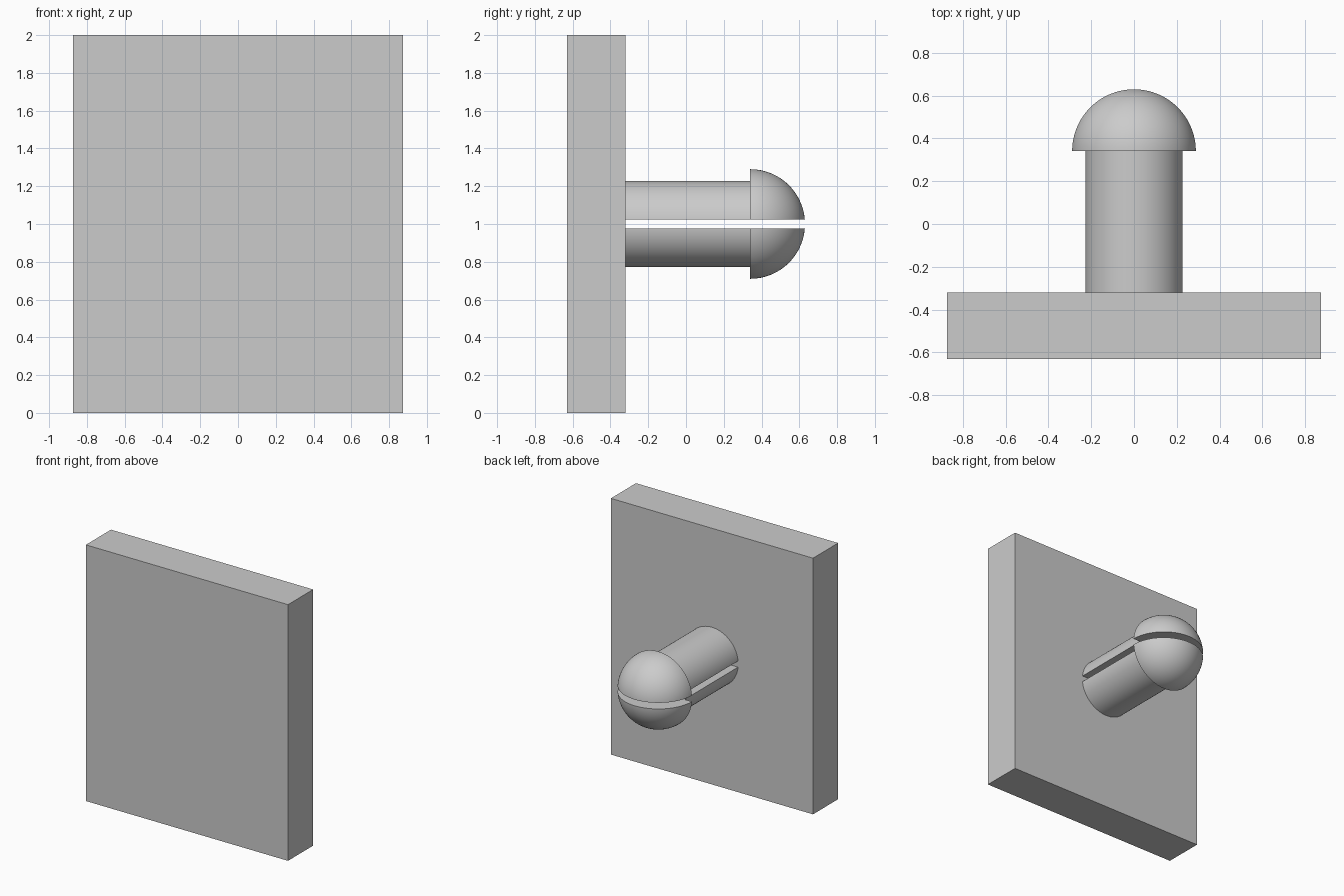
import bpy, bmesh, math
from mathutils import Vector, Matrix

cube = bpy.data.objects.get("Cube")
if cube:
    bpy.data.objects.remove(cube, do_unlink=True)

GREY = (0.6, 0.6, 0.6, 1)
grey = bpy.data.materials.new("plain grey")
grey.use_nodes = True
grey.diffuse_color = GREY
grey.node_tree.nodes["Principled BSDF"].inputs["Base Color"].default_value = GREY

PLATE_FRONT, PLATE_BACK = -0.63, -0.32
HEAD_START, HEAD_R, PIN_R = 0.34, 0.29, 0.227
CENTRE_Z, HALF_SLOT = 1.0, 0.024


def make_object(name, bm):
    bmesh.ops.recalc_face_normals(bm, faces=bm.faces)
    mesh = bpy.data.meshes.new(name)
    bm.to_mesh(mesh)
    bm.free()
    mesh.materials.append(grey)
    obj = bpy.data.objects.new(name, mesh)
    bpy.context.collection.objects.link(obj)
    return obj


# Square-edged backing plate
bm = bmesh.new()
bmesh.ops.create_cube(bm, size=1)
bmesh.ops.scale(bm, vec=(1.746, PLATE_BACK - PLATE_FRONT, 2), verts=bm.verts)
bmesh.ops.translate(bm, vec=(0, (PLATE_FRONT + PLATE_BACK) / 2, 1), verts=bm.verts)
make_object("backing_plate", bm)


# One half of the split pin: a lathed shaft and dome, cut along the slot
def half_pin(name, side):
    base = PLATE_BACK - 0.02
    profile = [(0, base), (PIN_R, base), (PIN_R, HEAD_START)]
    for i in range(25):
        a = i / 24 * math.pi / 2
        profile.append((HEAD_R * math.cos(a), HEAD_START + HEAD_R * math.sin(a)))
    bm = bmesh.new()
    verts = [bm.verts.new((r, y, 0)) for r, y in profile]
    edges = [bm.edges.new(pair) for pair in zip(verts, verts[1:])]
    bmesh.ops.spin(bm, geom=verts + edges, cent=(0, 0, 0), axis=(0, 1, 0),
                   angle=math.tau, steps=96)
    bmesh.ops.remove_doubles(bm, verts=bm.verts, dist=0.0001)
    cut = bmesh.ops.bisect_plane(
        bm, geom=bm.verts[:] + bm.edges[:] + bm.faces[:],
        plane_co=Vector((0, 0, side * HALF_SLOT)),
        plane_no=Vector((0, 0, side)), clear_inner=True)
    rim = [e for e in cut["geom_cut"] if isinstance(e, bmesh.types.BMEdge)]
    bmesh.ops.edgenet_fill(bm, edges=rim)
    bmesh.ops.translate(bm, vec=(0, 0, CENTRE_Z), verts=bm.verts)
    obj = make_object(name, bm)
    bpy.ops.object.select_all(action="DESELECT")
    obj.select_set(True)
    bpy.context.view_layer.objects.active = obj
    bpy.ops.object.shade_smooth_by_angle(angle=math.radians(30))


half_pin("upper_pin_half", 1)
half_pin("lower_pin_half", -1)
